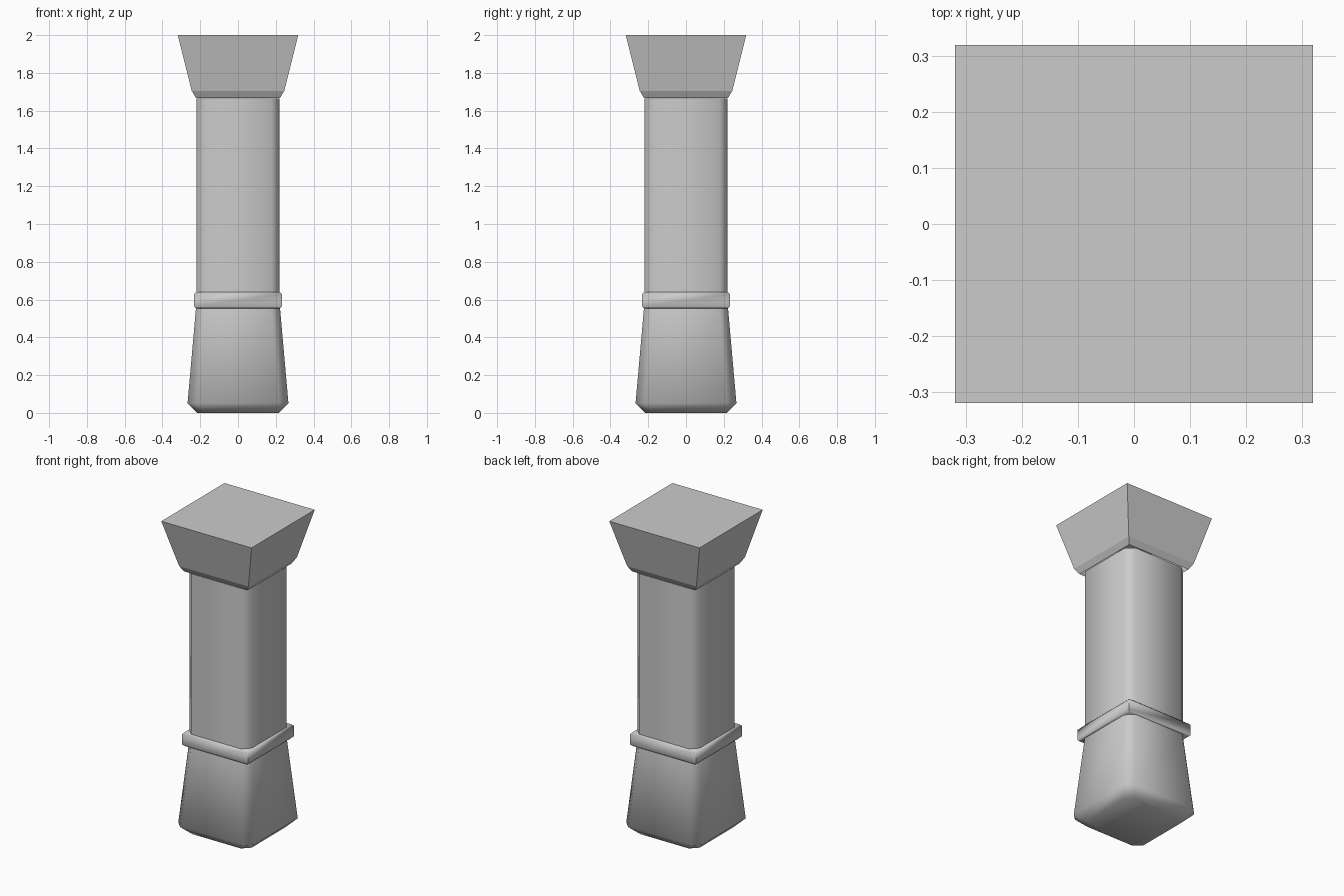
import bpy, bmesh, math

if "Cube" in bpy.data.objects:
    bpy.data.objects.remove(bpy.data.objects["Cube"])


def outline(half, cut):
    """Square outline, with corners cut off when cut > 0."""
    if cut == 0:
        return [(-half, -half), (half, -half), (half, half), (-half, half)]
    k = half - cut
    return [(-k, -half), (k, -half), (half, -k), (half, k),
            (k, half), (-k, half), (-half, k), (-half, -k)]


def loft(name, levels, cut=0.0, cap_bottom=True, cap_top=True, angle=30):
    """Stack of square outlines; levels are (z, half width)."""
    bm = bmesh.new()
    rings = [[bm.verts.new((x, y, z)) for x, y in outline(half, cut)]
             for z, half in levels]
    for low, high in zip(rings, rings[1:]):
        n = len(low)
        for i in range(n):
            j = (i + 1) % n
            bm.faces.new((low[i], low[j], high[j], high[i]))
    if cap_bottom:
        bm.faces.new(rings[0][::-1])
    if cap_top:
        bm.faces.new(rings[-1])
    mesh = bpy.data.meshes.new(name)
    bm.to_mesh(mesh)
    bm.free()
    obj = bpy.data.objects.new(name, mesh)
    bpy.context.collection.objects.link(obj)
    bpy.ops.object.select_all(action='DESELECT')
    obj.select_set(True)
    bpy.context.view_layer.objects.active = obj
    bpy.ops.object.shade_smooth_by_angle(angle=math.radians(angle))
    return obj


# Flared foot with a tucked-in bottom edge
loft("base", [(0.0, 0.215), (0.052, 0.267), (0.56, 0.222)], cut=0.045, angle=60)

# Square band with softened rims
loft("band", [(0.553, 0.222), (0.563, 0.232), (0.63, 0.232), (0.64, 0.222)], angle=60)

# Straight shaft with cut corners
loft("shaft", [(0.6, 0.221), (1.665, 0.221)], cut=0.045, angle=60)

# Sharp-edged capital widening to the top, open where it meets the shaft
loft("capital", [(1.668, 0.223), (1.705, 0.245), (2.0, 0.319)], cap_bottom=False, angle=10)
